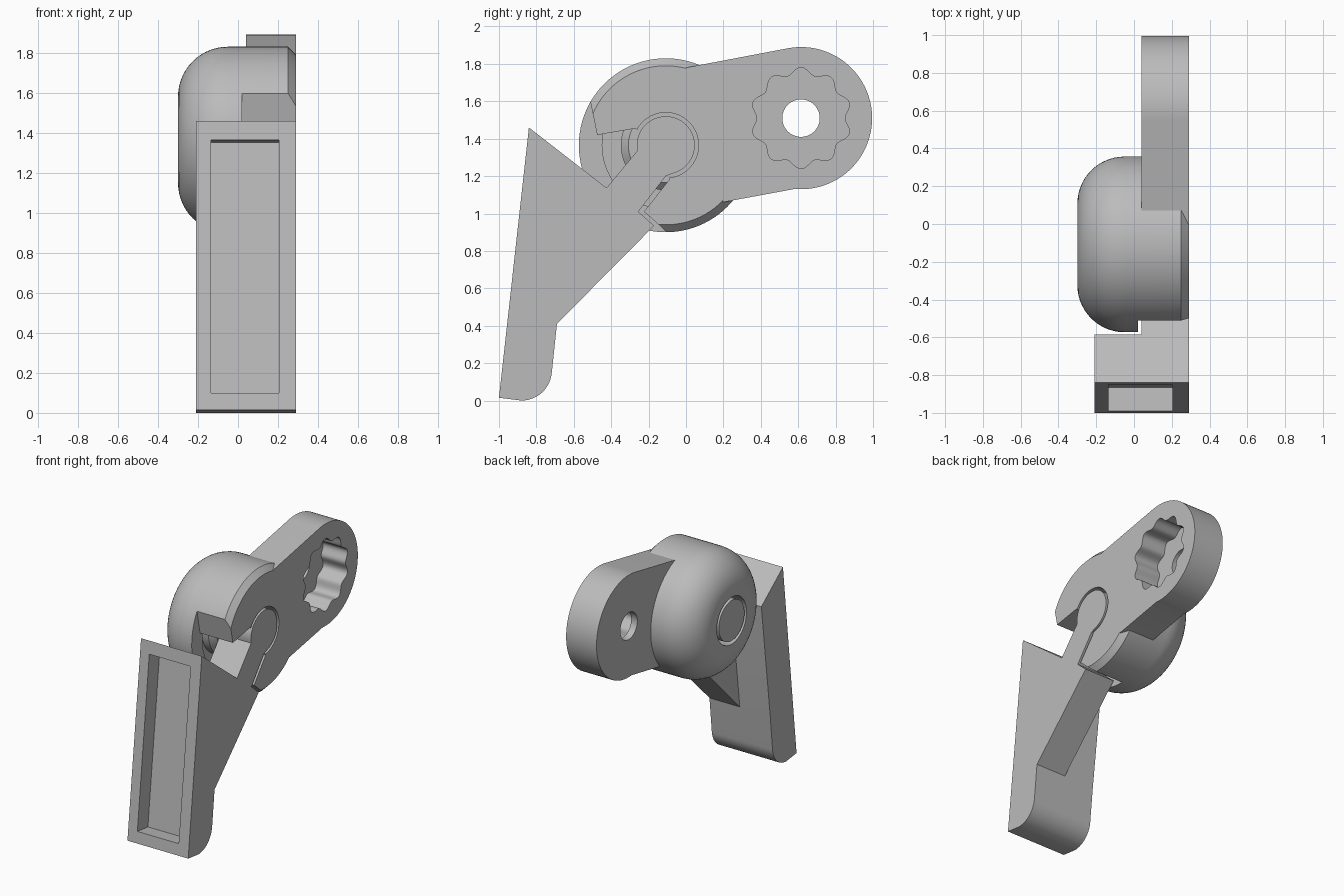
import bpy, bmesh, math
from mathutils import Vector

if "Cube" in bpy.data.objects:
    bpy.data.objects.remove(bpy.data.objects["Cube"])

grey = bpy.data.materials.new("plain grey")
grey.use_nodes = True
colour = (0.5, 0.5, 0.5, 1)
grey.diffuse_color = colour
grey.node_tree.nodes["Principled BSDF"].inputs["Base Color"].default_value = colour

HUB = (-0.108, 1.365)
EYE = (0.615, 1.51)
FACE = 0.29   # shared flat side of all parts


def arc(c, r, a0, a1, n=32):
    """Points on an arc in the side plane, angles in degrees."""
    angles = [math.radians(a0 + (a1 - a0) * i / n) for i in range(n + 1)]
    return [(c[0] + r * math.cos(a), c[1] + r * math.sin(a)) for a in angles]


def finish(name, bm):
    bmesh.ops.recalc_face_normals(bm, faces=bm.faces)
    mesh = bpy.data.meshes.new(name)
    bm.to_mesh(mesh)
    bm.free()
    obj = bpy.data.objects.new(name, mesh)
    bpy.context.collection.objects.link(obj)
    mesh.materials.append(grey)
    return obj


def prism(name, pts, x0, x1):
    """Side profile of (y, z) points extruded along x."""
    bm = bmesh.new()
    face = bm.faces.new([bm.verts.new((x0, y, z)) for y, z in pts])
    ext = bmesh.ops.extrude_face_region(bm, geom=[face])
    verts = [v for v in ext["geom"] if isinstance(v, bmesh.types.BMVert)]
    bmesh.ops.translate(bm, verts=verts, vec=(x1 - x0, 0, 0))
    return finish(name, bm)


def disc(name, c, r, x0, x1):
    return prism(name, arc(c, r, 0, 360, 64)[:-1], x0, x1)


def lathe(name, c, profile, n=96):
    """Closed turned solid about the x axis from (x, radius) points."""
    bm = bmesh.new()
    rings = []
    for x, r in profile:
        rings.append([bm.verts.new((x, y, z)) for y, z in arc(c, r, 0, 360, n)[:-1]])
    for a, b in zip(rings, rings[1:]):
        for i in range(n):
            j = (i + 1) % n
            bm.faces.new((a[i], a[j], b[j], b[i]))
    bm.faces.new(rings[0])
    bm.faces.new(rings[-1])
    return finish(name, bm)


def cut(obj, *cutters):
    for c in cutters:
        mod = obj.modifiers.new("cut", "BOOLEAN")
        mod.operation = "DIFFERENCE"
        mod.solver = "EXACT"
        mod.object = c
        bpy.context.view_layer.objects.active = obj
        bpy.ops.object.modifier_apply(modifier=mod.name)
        bpy.data.objects.remove(c)


def smooth(obj):
    bpy.ops.object.select_all(action="DESELECT")
    obj.select_set(True)
    bpy.context.view_layer.objects.active = obj
    bpy.ops.object.shade_smooth_by_angle(angle=math.radians(25))


# Rounded drum with chamfered face, socket and lever notch
dome = arc((-0.05, 0.215), 0.25, 180, 90, 14)
drum = lathe("drum", HUB, dome + [(0.25, 0.465), (FACE, 0.425)])
notch = [(-0.53, 1.69), (-0.475, 1.42), (-0.27, 1.455), (-0.11, 1.33), (-0.09, 1.18),
         (-0.225, 1.01), (-0.14, 0.935), (-0.06, 0.86), (-0.06, 0.6), (-0.9, 0.6), (-0.9, 1.69)]
cut(drum,
    prism("notch_cutter", notch, 0.02, 0.5),
    disc("socket_cutter", HUB, 0.175, -0.5, 0.5),
    disc("cavity_cutter", HUB, 0.34, -0.06, 0.03))
smooth(drum)

# Pivot pin seen at the back, with a collar inside the drum
pin = lathe("pivot_pin", HUB, [(-0.3, 0.15), (-0.055, 0.15), (-0.055, 0.24),
                               (0.0, 0.24), (0.04, 0.2), (0.04, 0.1)])
smooth(pin)

# Arm with round end, wavy socket and bolt hole
arm_outline = (arc(EYE, 0.38, 100, -95, 64) + [(0.195, 1.06)]
               + arc(HUB, 0.424, -44, 75, 32) + [(0.0, 1.78)])
arm = prism("arm", arm_outline, 0.04, FACE)
wave = []
for i in range(120):
    a = math.tau * i / 120
    r = 0.252 + 0.018 * math.cos(10 * (a - math.pi / 2))
    wave.append((EYE[0] + r * math.cos(a), EYE[1] + r * math.sin(a)))
cut(arm,
    prism("wavy_socket_cutter", wave, 0.09, 0.5),
    disc("bolt_hole_cutter", EYE, 0.1, -0.2, 0.5))
smooth(arm)

# Lever: handle, neck and round pivot end in one profile
foot = arc((-0.88, 0.163), 0.163, -90, -5, 14)
top_front, low_front = Vector((-0.84, 1.46)), Vector((-1.0, 0.015))
lever_outline = ([tuple(low_front)] + foot
                 + [(-0.69, 0.41), (-0.17, 0.935), (-0.255, 1.01), (-0.108, 1.2)]
                 + arc(HUB, 0.155, -75, 191, 40)
                 + [(-0.425, 1.137), tuple(top_front)])
lever = prism("lever", lever_outline, -0.21, FACE)

# Neck is only half the width of the handle
clearance = [(-0.69, 0.41), (-0.586, 1.262), (-0.57, 1.7), (0.3, 1.7), (0.3, 0.41)]

# Pocket square to the sloping front of the handle
along = (top_front - low_front).normalized()
inward = Vector((along.y, -along.x))


def front_point(z, depth):
    t = (z - low_front.y) / along.y
    return tuple(low_front + along * t + inward * depth)


pocket = [front_point(0.1, -0.1), front_point(0.1, 0.125),
          front_point(1.365, 0.125), front_point(1.365, -0.1)]
cut(lever,
    prism("clearance_cutter", clearance, -0.5, 0.04),
    prism("pocket_cutter", pocket, -0.135, 0.205))
smooth(lever)
